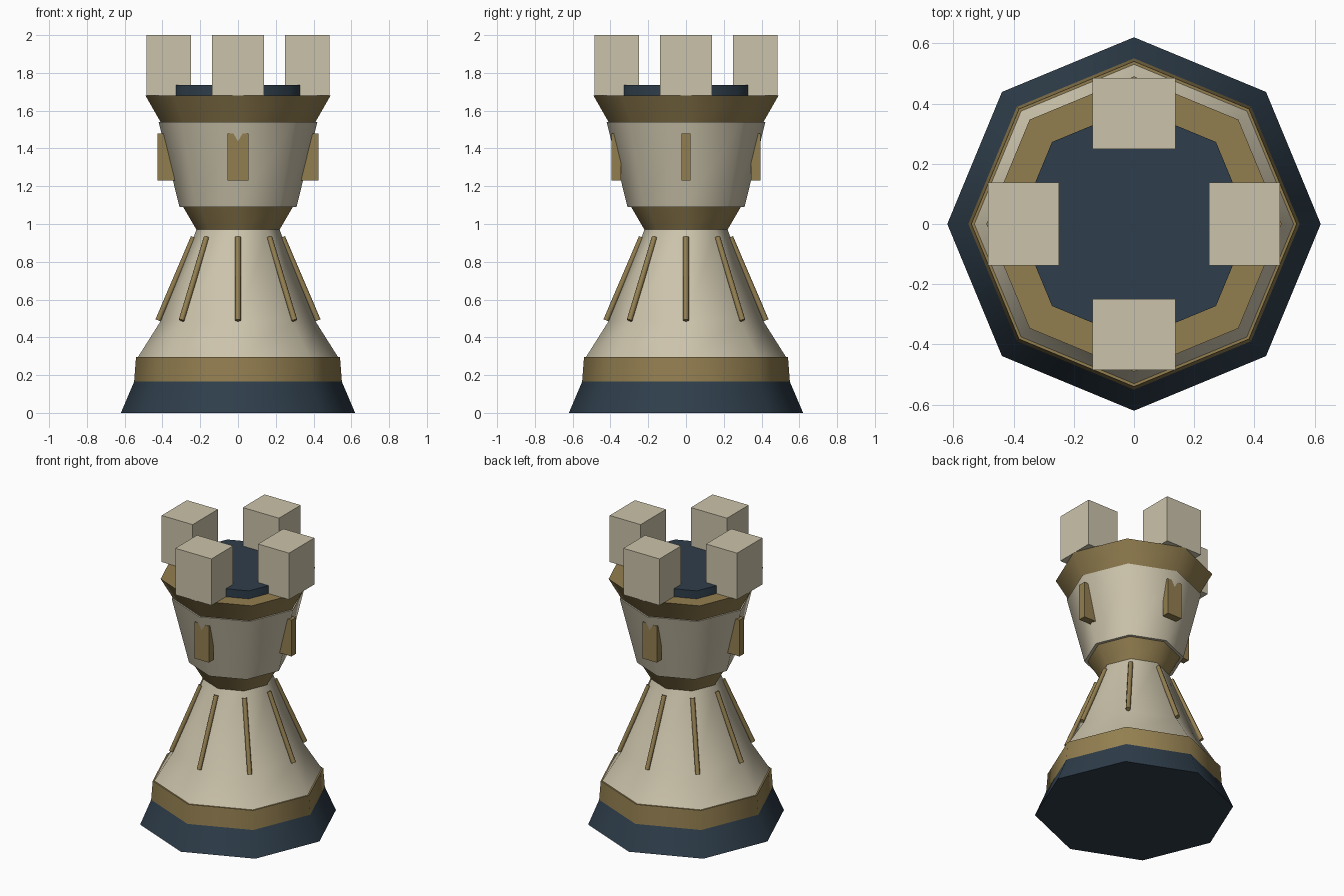
import bpy
import math
from mathutils import Vector

default = bpy.data.objects.get("Cube")
if default:
    bpy.data.objects.remove(default, do_unlink=True)


def material(name, rgb):
    mat = bpy.data.materials.new(name)
    mat.use_nodes = True
    mat.diffuse_color = (*rgb, 1)
    mat.node_tree.nodes["Principled BSDF"].inputs["Base Color"].default_value = (*rgb, 1)
    return mat


IVORY = material("ivory", (0.60, 0.545, 0.405))
BRASS = material("brass", (0.29, 0.21, 0.08))
NAVY = material("navy", (0.028, 0.048, 0.07))


def finish(name, mat, smooth=True):
    obj = bpy.context.object
    obj.name = obj.data.name = name
    obj.data.materials.append(mat)
    if smooth:
        bpy.ops.object.shade_smooth_by_angle(angle=math.radians(50))
    return obj


def turned(name, mat, profile):
    """Closed octagonal solid through (radius, height) rings, corners on the axes."""
    sides = 8
    verts = []
    for r, z in profile:
        for i in range(sides):
            a = math.tau * i / sides
            verts.append((r * math.cos(a), r * math.sin(a), z))
    faces = [tuple(reversed(range(sides))),
             tuple(range(len(verts) - sides, len(verts)))]
    for k in range(len(profile) - 1):
        for i in range(sides):
            j = (i + 1) % sides
            lo, hi = k * sides, (k + 1) * sides
            faces.append((lo + i, lo + j, hi + j, hi + i))
    mesh = bpy.data.meshes.new(name)
    mesh.from_pydata(verts, [], faces)
    obj = bpy.data.objects.new(name, mesh)
    bpy.context.collection.objects.link(obj)
    bpy.ops.object.select_all(action="DESELECT")
    obj.select_set(True)
    bpy.context.view_layer.objects.active = obj
    return finish(name, mat)


def box(name, mat, centre, size):
    bpy.ops.mesh.primitive_cube_add(size=1, location=centre)
    bpy.context.object.scale = size
    bpy.ops.object.transform_apply(location=False, rotation=False, scale=True)
    return finish(name, mat, smooth=False)


def rod(name, mat, start, end, radius):
    axis = end - start
    bpy.ops.mesh.primitive_cylinder_add(
        vertices=8, radius=radius, depth=axis.length, location=(start + end) / 2,
        rotation=axis.to_track_quat("Z", "Y").to_euler())
    return finish(name, mat)


# Tower sections, bottom to top
turned("base", NAVY, [(0.62, 0), (0.55, 0.165)])
turned("base_band", BRASS, [(0.55, 0.165), (0.54, 0.295)])
turned("skirt", IVORY, [(0.53, 0.295), (0.41, 0.485), (0.22, 0.97)])
turned("neck_collar", BRASS, [(0.22, 0.97), (0.29, 1.09)])
turned("turret", IVORY, [(0.31, 1.09), (0.42, 1.54)])
turned("crown_ring", BRASS, [(0.41, 1.54), (0.49, 1.68)])
turned("roof_deck", NAVY, [(0.385, 1.67), (0.385, 1.735)])

# Ribs running down the corners of the skirt
for i in range(8):
    a = math.tau * i / 8
    out = Vector((math.cos(a), math.sin(a), 0))
    rod(f"skirt_rib_{i + 1}", BRASS,
        out * 0.235 + Vector((0, 0, 0.93)),
        out * 0.423 + Vector((0, 0, 0.49)), 0.015)

# Battlements and window plates on the four sides
SIDES = {"front": (0, -1), "back": (0, 1), "left": (1, 0), "right": (-1, 0)}
for side, (dx, dy) in SIDES.items():
    size = (0.275, 0.236, 0.32) if dy else (0.236, 0.275, 0.32)
    box(f"battlement_{side}", IVORY, (dx * 0.367, dy * 0.367, 1.84), size)
    box(f"window_{side}", BRASS, (dx * 0.37, dy * 0.37, 1.355), (0.11, 0.05, 0.25))
